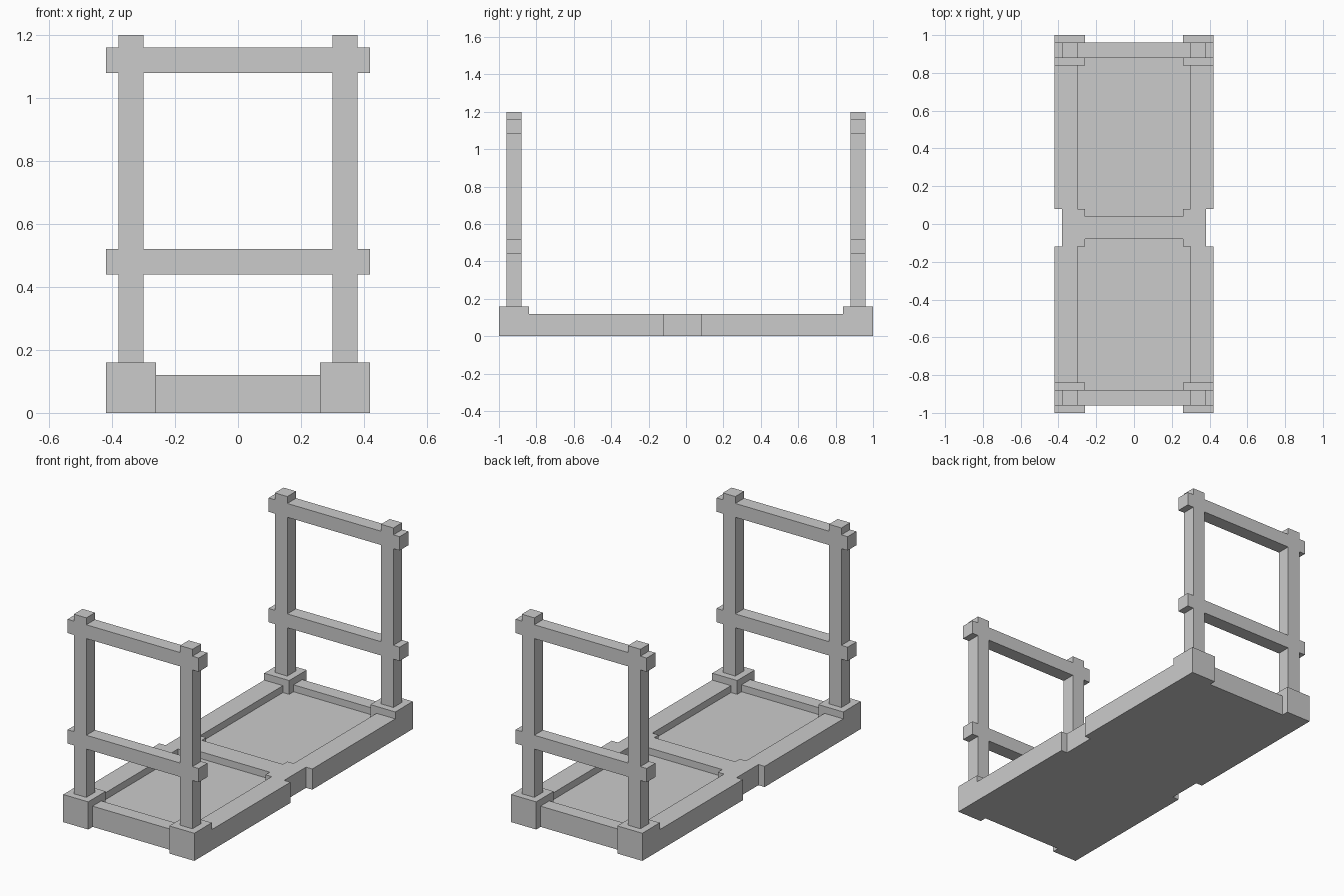
import bpy, bmesh
from itertools import product

if "Cube" in bpy.data.objects:
    bpy.data.objects.remove(bpy.data.objects["Cube"])


def fused(name, boxes):
    """Weld axis-aligned boxes (x0, x1, y0, y1, z0, z1) into one clean outer shell."""
    cuts = [sorted({round(b[2 * a + i], 4) for b in boxes for i in (0, 1)}) for a in range(3)]

    def solid(c):
        if any(c[a] < 0 or c[a] >= len(cuts[a]) - 1 for a in range(3)):
            return False
        m = [(cuts[a][c[a]] + cuts[a][c[a] + 1]) / 2 for a in range(3)]
        return any(all(b[2 * a] < m[a] < b[2 * a + 1] for a in range(3)) for b in boxes)

    bm = bmesh.new()
    for c in product(*(range(len(k) - 1) for k in cuts)):
        if not solid(c):
            continue
        for a, side in product(range(3), (0, 1)):
            n = list(c)
            n[a] += 2 * side - 1
            if solid(n):
                continue
            u, v = (a + 1) % 3, (a + 2) % 3
            quad = []
            for du, dv in ((0, 0), (1, 0), (1, 1), (0, 1)):
                i = list(c)
                i[a] += side
                i[u] += du
                i[v] += dv
                quad.append(bm.verts.new([cuts[k][i[k]] for k in range(3)]))
            bm.faces.new(quad if side else quad[::-1])
    bmesh.ops.remove_doubles(bm, verts=bm.verts[:], dist=1e-4)
    bmesh.ops.dissolve_limit(bm, angle_limit=0.01, verts=bm.verts[:], edges=bm.edges[:])
    bmesh.ops.triangulate(bm, faces=[f for f in bm.faces if len(f.verts) > 4])
    me = bpy.data.meshes.new(name)
    bm.to_mesh(me)
    bm.free()
    ob = bpy.data.objects.new(name, me)
    bpy.context.collection.objects.link(ob)
    return ob


def mirrored(x0, x1, *rest):
    return [(x0, x1, *rest), (-x1, -x0, *rest)]


RAIL = 0.12   # rail top
FLOOR = 0.08  # recessed floor top

# Base: recessed floor, middle beam and its end blocks
base = [(-0.36, 0.36, -0.92, 0.92, 0, FLOOR), (-0.3, 0.3, -0.08, 0.04, 0, RAIL)]
base += mirrored(0.26, 0.38, -0.12, 0.08, 0, RAIL)
# Side rails, broken at the middle
for y0, y1 in ((-0.92, -0.12), (0.08, 0.92)):
    base += mirrored(0.30, 0.42, y0, y1, 0, RAIL)
# End rails and corner blocks
for y0, y1, c0, c1 in ((-0.96, -0.88, -1, -0.84), (0.88, 0.96, 0.84, 1)):
    base.append((-0.3, 0.3, y0, y1, 0, RAIL))
    base += mirrored(0.26, 0.42, c0, c1, 0, 0.16)
fused("base", base)

# End frames: two posts crossed by two bars
for name, y0, y1 in (("front_frame", -0.96, -0.88), ("back_frame", 0.88, 0.96)):
    frame = mirrored(0.30, 0.38, y0, y1, 0.16, 1.2)
    for z in (0.44, 1.08):
        frame.append((-0.42, 0.42, y0, y1, z, z + 0.08))
    fused(name, frame)
